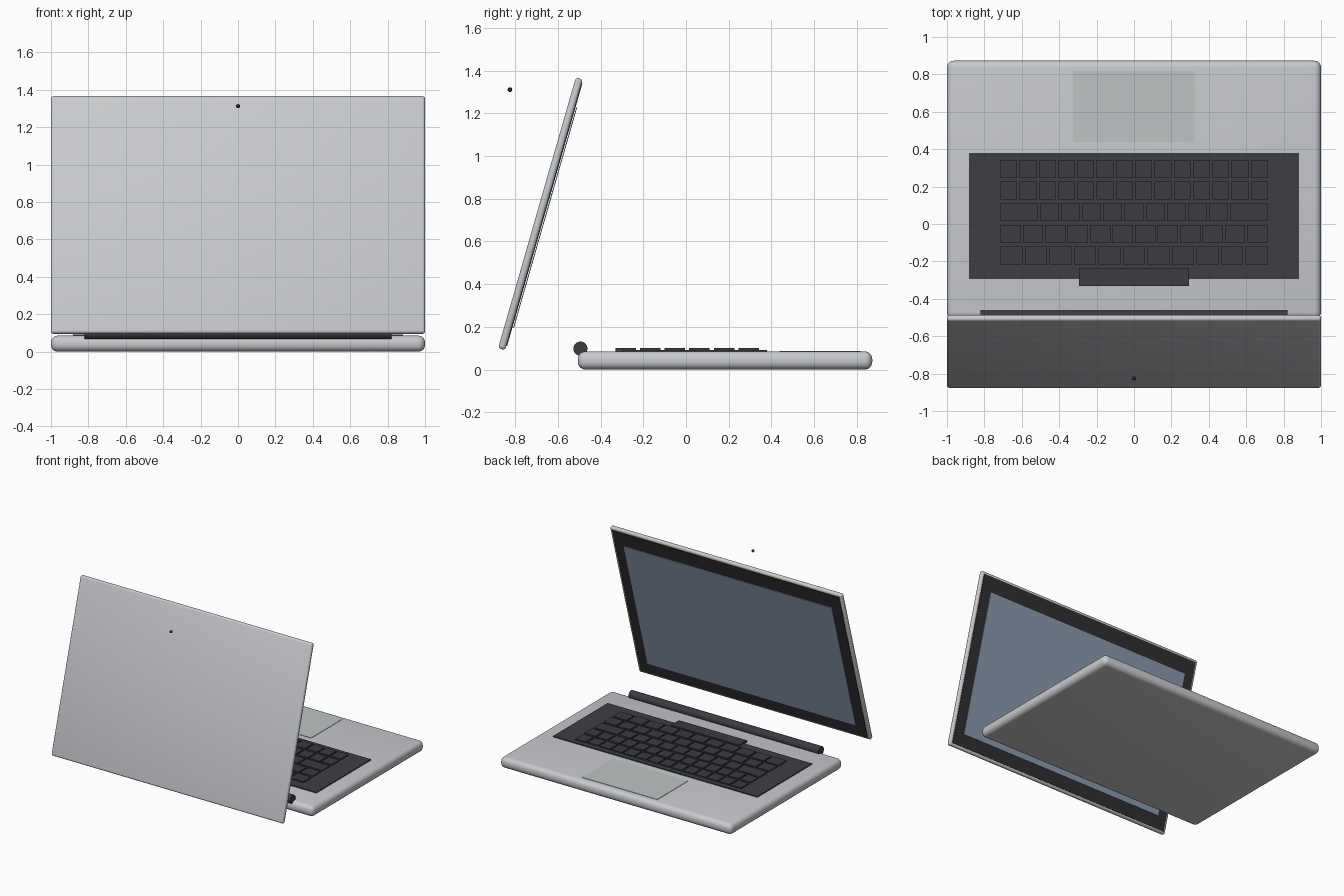
import bpy, bmesh, math
from mathutils import Matrix, Vector

if "Cube" in bpy.data.objects:
    bpy.data.objects.remove(bpy.data.objects["Cube"], do_unlink=True)


def material(name, rgb, rough=0.5):
    m = bpy.data.materials.new(name)
    m.use_nodes = True
    m.diffuse_color = (*rgb, 1)
    bsdf = m.node_tree.nodes["Principled BSDF"]
    bsdf.inputs["Base Color"].default_value = (*rgb, 1)
    bsdf.inputs["Roughness"].default_value = rough
    return m


silver = material("silver", (0.58, 0.59, 0.61))
pad_grey = material("trackpad grey", (0.53, 0.55, 0.56))
charcoal = material("keyboard charcoal", (0.05, 0.048, 0.056))
key_dark = material("key charcoal", (0.045, 0.043, 0.051))
hinge_dark = material("hinge charcoal", (0.045, 0.043, 0.05))
bezel_black = material("bezel black", (0.03, 0.03, 0.033))
glass_blue = material("screen blue grey", (0.27, 0.33, 0.43))
lens_black = material("lens black", (0.02, 0.02, 0.022))


def boxes(name, items, mat, frame=Matrix(), bevel=0, segments=4):
    """One object made of boxes, each given as (centre, size)."""
    bm = bmesh.new()
    for centre, size in items:
        place = Matrix.Translation(centre) @ Matrix.Diagonal((*size, 1))
        bmesh.ops.create_cube(bm, size=1, matrix=place)
    if bevel:
        bmesh.ops.bevel(bm, geom=bm.edges[:], offset=bevel, segments=segments,
                        profile=0.5, affect='EDGES')
    mesh = bpy.data.meshes.new(name)
    bm.to_mesh(mesh)
    bm.free()
    mesh.materials.append(mat)
    obj = bpy.data.objects.new(name, mesh)
    obj.matrix_world = frame
    bpy.context.collection.objects.link(obj)
    if bevel:
        smooth(obj)
    return obj


def smooth(obj):
    bpy.ops.object.select_all(action='DESELECT')
    obj.select_set(True)
    bpy.context.view_layer.objects.active = obj
    bpy.ops.object.shade_smooth_by_angle(angle=math.radians(35))


# Base with rounded rim, trackpad and keyboard plate
boxes("base", [((0, 0.183, 0.0425), (2, 1.38, 0.085))], silver, bevel=0.036, segments=5)
boxes("trackpad", [((0, 0.628, 0.085), (0.65, 0.38, 0.006))], pad_grey)
boxes("keyboard_plate", [((0, 0.043, 0.087), (1.764, 0.675, 0.01))], charcoal)

# Key rows: relative key widths, evenly gapped over the same total width
ROW_WIDTH, GAP, PITCH = 1.43, 0.013, 0.1155
rows = [[1] * 14, [1] * 14, [2] + [1] * 9 + [2], [1] * 12, [1] * 11]
for r, widths in enumerate(rows):
    unit = (ROW_WIDTH - GAP * (len(widths) - 1)) / sum(widths)
    x, y, keys = -ROW_WIDTH / 2, 0.294 - r * PITCH, []
    for w in widths:
        keys.append(((x + w * unit / 2, y, 0.095), (w * unit, 0.096, 0.012)))
        x += w * unit + GAP
    boxes(f"key_row_{r + 1}", keys, key_dark)
boxes("space_key", [((0, -0.283, 0.0925), (0.587, 0.096, 0.017))], key_dark)

# Hinge bar
bpy.ops.mesh.primitive_cylinder_add(vertices=32, radius=0.033, depth=1.64,
                                    location=(0, -0.495, 0.098),
                                    rotation=(0, math.pi / 2, 0))
hinge = bpy.context.object
hinge.name = "hinge"
hinge.data.materials.append(hinge_dark)
smooth(hinge)

# Tilted lid with bezel and display, built in the lid's own frame
lid_frame = Matrix.Translation(Vector((0, -0.682, 0.73))) @ Matrix.Rotation(math.radians(-16), 4, 'X')
boxes("lid", [((0, 0, 0), (2, 0.034, 1.32))], silver, lid_frame, bevel=0.014, segments=3)
boxes("bezel", [((0, 0.0175, 0), (1.96, 0.006, 1.28))], bezel_black, lid_frame)
boxes("display", [((0, 0.026, -0.012), (1.8, 0.004, 1.075))], glass_blue, lid_frame)

# Camera lens
bpy.ops.mesh.primitive_uv_sphere_add(segments=16, ring_count=8, radius=0.011,
                                     location=(0, -0.825, 1.312))
lens = bpy.context.object
lens.name = "camera_lens"
lens.data.materials.append(lens_black)
smooth(lens)
